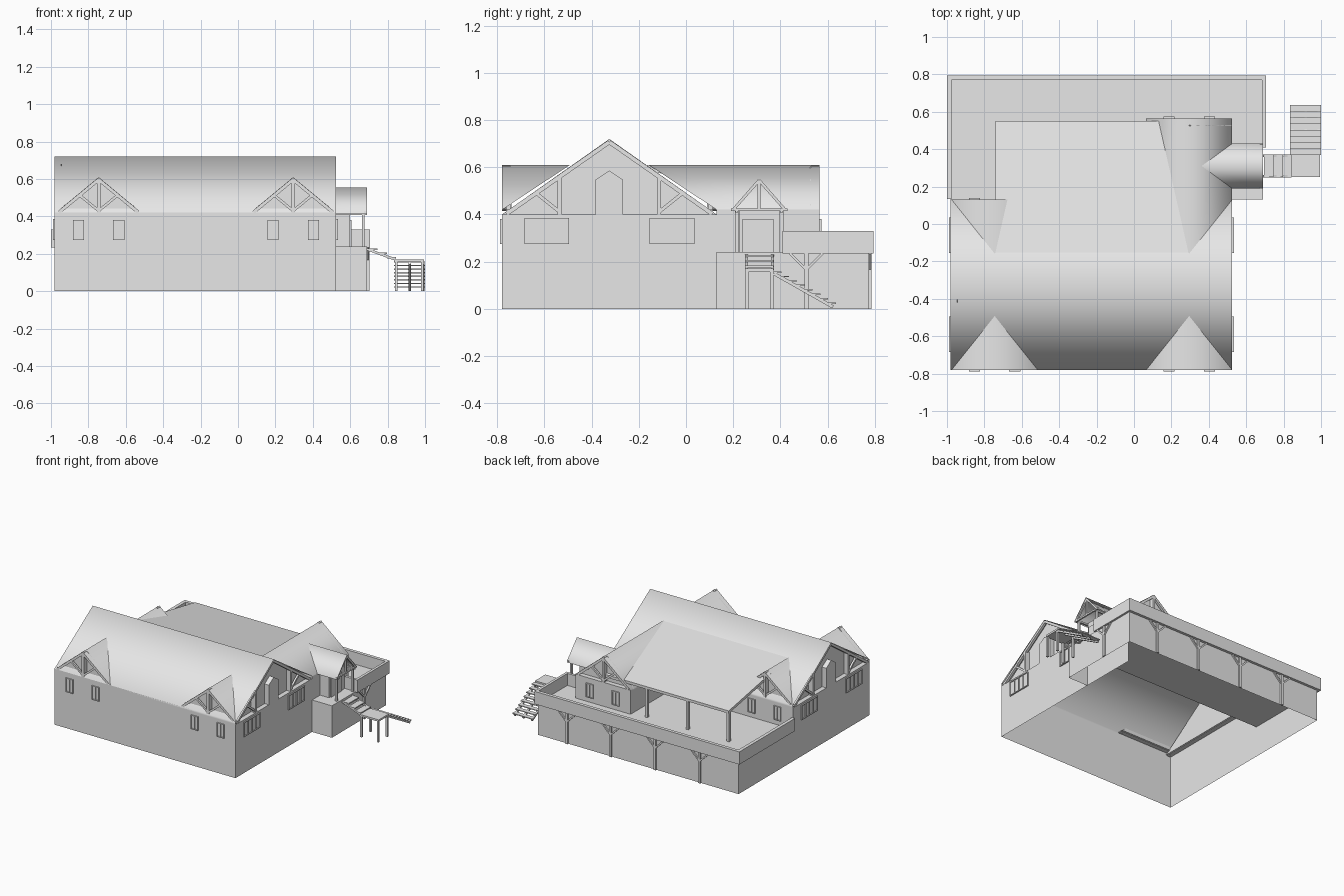
import bpy, bmesh
from math import radians
from mathutils import Matrix, Vector

cube = bpy.data.objects.get("Cube")
if cube:
    bpy.data.objects.remove(cube)

grey = bpy.data.materials.new("plain grey")
grey.use_nodes = True
grey.diffuse_color = (0.8, 0.8, 0.8, 1)
grey.node_tree.nodes["Principled BSDF"].inputs["Base Color"].default_value = grey.diffuse_color

# Main dimensions
LEFT, RIGHT, FRONT, BACK = -0.98, 0.525, -0.78, 0.13
MID_Y = (FRONT + BACK) / 2
HALF_Y = (BACK - FRONT) / 2
EAVE, SILL, RIDGE = 0.42, 0.40, 0.72
DECK, DECK_X, DECK_Y = 0.24, 0.69, 0.775
GABLE_X = (-0.745, 0.295)
GABLE_HALF, GABLE_TOP = 0.23, 0.61
WING_Y, VALLEY = 0.565, 0.165
WING_X = GABLE_X[1] - GABLE_HALF
RECESS, TIMBER = 0.035, 0.018


def finish(name, bm, smooth=False):
    mesh = bpy.data.meshes.new(name)
    bm.to_mesh(mesh)
    bm.free()
    mesh.materials.append(grey)
    for face in mesh.polygons:
        face.use_smooth = smooth
    obj = bpy.data.objects.new(name, mesh)
    bpy.context.scene.collection.objects.link(obj)
    return obj


def facing(x, y, z, angle):
    """Local frame: x runs along a wall, -y points outward, z is up."""
    return Matrix.Translation((x, y, z)) @ Matrix.Rotation(radians(angle), 4, 'Z')


def box(bm, x0, x1, y0, y1, z0, z1, frame=Matrix()):
    size = Matrix.Diagonal((x1 - x0, y1 - y0, z1 - z0, 1))
    centre = Matrix.Translation(((x0 + x1) / 2, (y0 + y1) / 2, (z0 + z1) / 2))
    bmesh.ops.create_cube(bm, size=1, matrix=frame @ centre @ size)


def beam(bm, a, b, wide, frame=Matrix()):
    a, b = Vector(a), Vector(b)
    span = b - a
    turn = span.to_track_quat('Z', 'Y').to_matrix().to_4x4()
    size = Matrix.Diagonal((wide, wide, span.length, 1))
    bmesh.ops.create_cube(bm, size=1, matrix=frame @ Matrix.Translation((a + b) / 2) @ turn @ size)


def prism(bm, outline, y0, y1, frame=Matrix()):
    near = [bm.verts.new(frame @ Vector((u, y0, w))) for u, w in outline]
    far = [bm.verts.new(frame @ Vector((u, y1, w))) for u, w in outline]
    bm.faces.new(near)
    bm.faces.new(far[::-1])
    for i in range(len(near)):
        bm.faces.new((near[i - 1], far[i - 1], far[i], near[i]))
    bmesh.ops.recalc_face_normals(bm, faces=bm.faces)


def wall(bm, x0, y0, x1, y1, z0, z1):
    bm.faces.new([bm.verts.new(p) for p in
                  ((x0, y0, z0), (x1, y1, z0), (x1, y1, z1), (x0, y0, z1))])


def roof(name, frame, half, rise, ridge_back, eave_back, drop=0.015):
    """Smooth ridged roof skin with a short fascia; its back end may be cut into a valley."""
    bm = bmesh.new()
    profile = [(-half, -drop, eave_back), (-half, 0, eave_back), (0, rise, ridge_back),
               (half, 0, eave_back), (half, -drop, eave_back)]
    near = [bm.verts.new(frame @ Vector((u, 0, w))) for u, w, back in profile]
    far = [bm.verts.new(frame @ Vector((u, back, w))) for u, w, back in profile]
    for i in range(len(profile) - 1):
        bm.faces.new((near[i], near[i + 1], far[i + 1], far[i]))
    bmesh.ops.remove_doubles(bm, verts=bm.verts, dist=0.0005)
    return finish(name, bm, True)


def gable(name, frame, half, rise, posts=(0,), arch=False):
    """Recessed gable panel with flush timber framing."""
    bm = bmesh.new()
    prism(bm, [(-half, 0), (half, 0), (0, rise)], RECESS, RECESS + 0.005, frame)
    box(bm, -half, half, 0, RECESS, -0.004, 0, frame)
    mid = TIMBER / 2
    for u in posts:
        box(bm, u - mid, u + mid, 0, RECESS, 0, rise * (1 - abs(u) / half) - 0.005, frame)
    for side in (-1, 1):
        beam(bm, (side * (half - TIMBER), mid, 0.002), (0, mid, rise - mid - 0.004), TIMBER, frame)
        foot = posts[0] if len(posts) == 1 else posts[1] * side
        beam(bm, (foot, mid, 0.01), (side * half * (0.45 if not arch else 0.68),
             mid, rise * (0.5 if not arch else 0.28)), TIMBER * 0.8, frame)
    if arch:
        w = 0.058
        prism(bm, [(-w, 0), (w, 0), (w, rise * 0.46), (0, rise * 0.58), (-w, rise * 0.46)],
              0, RECESS, frame)
    finish(name, bm)


def window(name, frame, width, height, panes):
    bm = bmesh.new()
    bar = 0.006
    for i in range(panes + 1):
        u = -width / 2 + i * (width - bar) / panes
        box(bm, u, u + bar, -0.009, 0, 0, height, frame)
    for z in (0, height - bar):
        box(bm, -width / 2, width / 2, -0.009, 0, z, z + bar, frame)
    box(bm, -width / 2, width / 2, -0.003, 0, 0, height, frame)
    finish(name, bm)


# House walls
bm = bmesh.new()
wall(bm, LEFT, FRONT, RIGHT, FRONT, 0, EAVE)
wall(bm, RIGHT, FRONT, RIGHT, BACK, 0, SILL)
wall(bm, LEFT, BACK, LEFT, FRONT, 0, SILL)
wall(bm, RIGHT, BACK, LEFT, BACK, DECK, EAVE)
wall(bm, RIGHT, BACK, RIGHT, WING_Y, 0, EAVE)
wall(bm, RIGHT, WING_Y, WING_X, WING_Y, DECK, EAVE)
wall(bm, WING_X, WING_Y, WING_X, BACK, DECK, EAVE)
finish("house_walls", bm)

# Deck walls and floor
bm = bmesh.new()
wall(bm, RIGHT, BACK, DECK_X, BACK, 0, DECK)
wall(bm, DECK_X, BACK, DECK_X, DECK_Y, 0, DECK)
wall(bm, DECK_X, DECK_Y, LEFT, DECK_Y, 0, DECK)
wall(bm, LEFT, DECK_Y, LEFT, BACK, 0, DECK)
finish("deck_walls", bm)
bm = bmesh.new()
box(bm, LEFT, DECK_X, BACK, DECK_Y, DECK - 0.008, DECK)
finish("deck_floor", bm)

# Deck parapet
bm = bmesh.new()
low, high, edge = DECK - 0.005, 0.33, DECK_Y + 0.02
box(bm, -1, LEFT + 0.005, BACK + 0.005, edge, low, high)
box(bm, DECK_X - 0.005, DECK_X + 0.015, 0.41, edge, low, high)
box(bm, -1, DECK_X + 0.015, DECK_Y - 0.005, edge, low, high)
box(bm, 0.6, DECK_X, 0.41, 0.43, low, high)
finish("parapet", bm)

# Braced posts under the parapet
bm = bmesh.new()
spots = [facing(x, DECK_Y, 0, 180) for x in (0.445, 0.08, -0.29, -0.66)]
spots.append(facing(DECK_X, 0.51, 0, 90))
for spot in spots:
    box(bm, -0.009, 0.009, -0.012, 0, 0, DECK, spot)
    for side in (-1, 1):
        beam(bm, (0, -0.006, 0.165), (side * 0.07, -0.006, DECK - 0.005), 0.011, spot)
finish("braced_posts", bm)

# Main roof and timbered ends
roof("main_roof", facing(RIGHT, MID_Y, EAVE, 90), HALF_Y, RIDGE - EAVE,
     RIGHT - LEFT, RIGHT - LEFT)
for side, x, angle in (("left", RIGHT, 90), ("right", LEFT, -90)):
    gable(side + "_end_gable", facing(x, MID_Y, SILL, angle), HALF_Y, RIDGE - SILL,
          (-0.21, 0.21), True)
    for y in (-0.59, -0.06):
        window(side + "_end_window", facing(x, y, 0.275, angle), 0.19, 0.11, 4)

# Cross gables, front and back
rise = GABLE_TOP - EAVE
depth = rise * HALF_Y / (RIDGE - EAVE)
for x in GABLE_X:
    for tag, y, angle, eave_back in (("front", FRONT, 0, 0),
                                     ("back", BACK if x < 0 else WING_Y, 180, 0)):
        eave_back = max(0, y - BACK)
        frame = facing(x, y, EAVE, angle)
        roof(tag + "_gable_roof", frame, GABLE_HALF, rise, depth + eave_back, eave_back,
             0.015 if eave_back else 0)
        gable(tag + "_gable", frame, GABLE_HALF, rise)
        for offset in (-0.108, 0.108):
            window(tag + "_window", facing(x + offset, y, 0.275, angle), 0.06, 0.105, 2)

# Low shed roof over the deck with its posts
bm = bmesh.new()
prism(bm, [(-VALLEY, 0.609), (0.55, 0.475), (0.55, 0.455), (-VALLEY, 0.585)],
      -GABLE_X[1] + 0.005, 0.74, facing(0, 0, 0, 90))
finish("shed_roof", bm)
bm = bmesh.new()
for x in (-0.73, -0.39, -0.05):
    box(bm, x - 0.01, x + 0.01, 0.525, 0.545, DECK, 0.465)
finish("shed_posts", bm)

# Entrance porch
PORCH_Y, PORCH_HALF = 0.31, 0.12
porch = facing(DECK_X, PORCH_Y, EAVE, 90)
roof("porch_roof", porch, PORCH_HALF, 0.135, 0.33, 0.165, 0.008)
bm = bmesh.new()
for side in (-1, 1):
    y = PORCH_Y + side * 0.095
    box(bm, 0.662, 0.677, y - 0.008, y + 0.008, DECK, EAVE)
    box(bm, RIGHT, DECK_X, y - 0.006, y + 0.006, EAVE - 0.012, EAVE)
    beam(bm, (side * (PORCH_HALF - 0.01), 0.01, 0), (0, 0.01, 0.125), 0.012, porch)
box(bm, -PORCH_HALF, PORCH_HALF, 0.004, 0.016, -0.006, 0.006, porch)
box(bm, -0.006, 0.006, 0.004, 0.016, 0, 0.12, porch)
finish("porch_frame", bm)
bm = bmesh.new()
box(bm, RIGHT, 0.6, 0.225, 0.41, DECK, EAVE)
finish("entrance_lobby", bm)
bm = bmesh.new()
box(bm, 0.6, 0.607, 0.24, 0.37, DECK, 0.38)
finish("entrance_door", bm)

# Upper flight, landing and lower flight
NEAR, FAR, INNER, OUTER = 0.25, 0.372, 0.84, 0.995
LANDING = 0.17
bm = bmesh.new()
for i in range(3):
    x, z = DECK_X + 0.006 + i * 0.05, DECK - 0.012 - i * 0.022
    box(bm, x, x + 0.05, NEAR, FAR, z - 0.008, z)
for y in (NEAR + 0.006, FAR - 0.006):
    beam(bm, (DECK_X, y, DECK - 0.015), (INNER, y, LANDING), 0.013)
finish("upper_flight", bm)

bm = bmesh.new()
box(bm, INNER - 0.005, OUTER, NEAR, FAR, LANDING - 0.014, LANDING)
for x in (INNER, OUTER - 0.016):
    for y in (NEAR, FAR - 0.016):
        box(bm, x, x + 0.014, y, y + 0.014, 0, LANDING - 0.01)
finish("stair_landing", bm)

bm = bmesh.new()
steps, END = 8, 0.635
going, drop = (END - FAR) / steps, LANDING / (steps + 1)
for i in range(steps):
    y, z = FAR + i * going, LANDING - (i + 0.6) * drop
    box(bm, INNER - 0.005, 1, y, y + going, z - 0.006, z)
for x in (INNER + 0.006, (INNER + OUTER) / 2, OUTER - 0.006):
    beam(bm, (x, FAR, LANDING - 0.02), (x, END - 0.012, 0.008), 0.014)
finish("lower_flight", bm)
